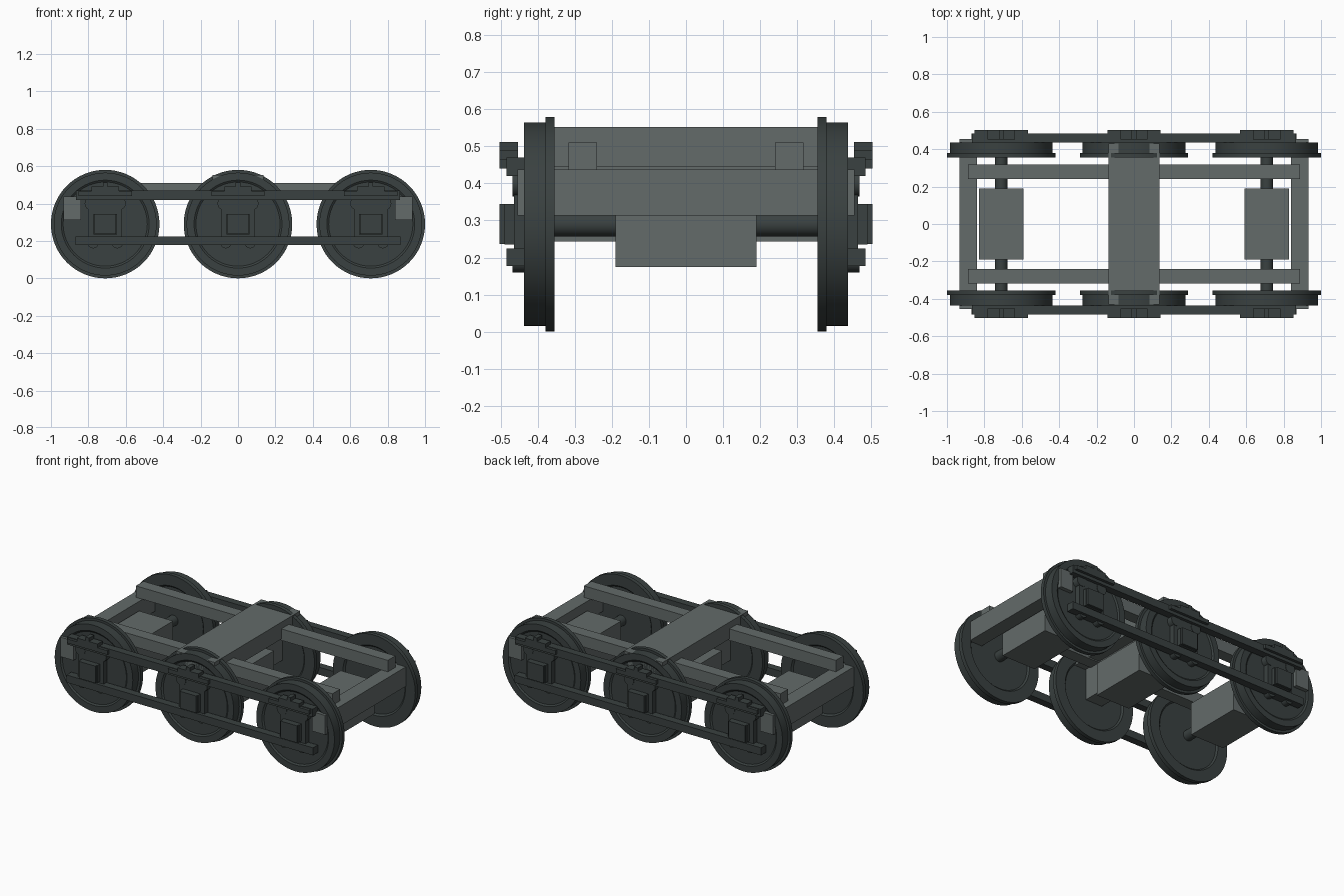
import bpy, bmesh, math
from mathutils import Matrix

if "Cube" in bpy.data.objects:
    bpy.data.objects.remove(bpy.data.objects["Cube"])


def material(name, rgb):
    m = bpy.data.materials.new(name)
    m.diffuse_color = (*rgb, 1)
    m.use_nodes = True
    m.node_tree.nodes["Principled BSDF"].inputs["Base Color"].default_value = m.diffuse_color
    return m


DARK = material("dark iron", (0.042, 0.053, 0.052))
GREY = material("grey steel", (0.125, 0.145, 0.142))
AXLES = (-0.71, 0.0, 0.71)
AXLE_Z = 0.29


def finish(name, bm, mat, smooth=False):
    bmesh.ops.recalc_face_normals(bm, faces=bm.faces)
    me = bpy.data.meshes.new(name)
    bm.to_mesh(me)
    bm.free()
    me.materials.append(mat)
    ob = bpy.data.objects.new(name, me)
    bpy.context.collection.objects.link(ob)
    if smooth:
        bpy.ops.object.select_all(action='DESELECT')
        ob.select_set(True)
        bpy.context.view_layer.objects.active = ob
        bpy.ops.object.shade_smooth_by_angle(angle=math.radians(30))
    return ob


def box(name, x, y, z, mat):
    bm = bmesh.new()
    bmesh.ops.create_cube(bm, size=1)
    for v in bm.verts:
        v.co = [r[0] + (c + 0.5) * (r[1] - r[0]) for r, c in zip((x, y, z), v.co)]
    return finish(name, bm, mat)


def side_box(name, side, x, y, z, mat):
    return box(name, x, sorted((side * y[0], side * y[1])), z, mat)


def lathe(name, profile, x, side, mat, steps=64):
    """Spin (radius, y) points around an axle line."""
    bm = bmesh.new()
    vs = [bm.verts.new((r, side * y, 0)) for r, y in profile]
    es = [bm.edges.new(p) for p in zip(vs, vs[1:])]
    bmesh.ops.spin(bm, geom=vs + es, cent=(0, 0, 0), axis=(0, 1, 0),
                   angle=math.tau, steps=steps, use_duplicate=False)
    bmesh.ops.remove_doubles(bm, verts=bm.verts, dist=1e-4)
    bmesh.ops.translate(bm, verts=bm.verts, vec=(x, 0, AXLE_Z))
    return finish(name, bm, mat, True)


def disc(name, x, z, side, radius, y, mat, sides=16):
    bm = bmesh.new()
    m = Matrix.Translation((x, side * (y[0] + y[1]) / 2, z)) @ Matrix.Rotation(math.pi / 2, 4, 'X')
    bmesh.ops.create_cone(bm, cap_ends=True, segments=sides, radius1=radius,
                          radius2=radius, depth=y[1] - y[0], matrix=m)
    return finish(name, bm, mat, True)


# flanged wheel section with a shallow dish on each face
WHEEL = [(0, 0.365), (0.21, 0.365), (0.22, 0.355), (0.29, 0.355), (0.29, 0.38),
         (0.275, 0.38), (0.275, 0.437), (0.235, 0.437), (0.225, 0.43), (0, 0.43)]

# wheelsets and traction motors
for x in AXLES:
    lathe("axle", [(0, -0.37), (0.033, -0.37), (0.033, 0.37), (0, 0.37)], x, 1, DARK, 24)
    box("motor", (x - 0.12, x + 0.12), (-0.19, 0.19), (0.175, 0.385), GREY)
    for s in (-1, 1):
        lathe("wheel", WHEEL, x, s, DARK)

# inner frame
box("bolster", (-0.137, 0.137), (-0.43, 0.43), (0.445, 0.552), GREY)
box("transom", (-0.06, 0.06), (-0.36, 0.36), (0.243, 0.445), GREY)
for s in (-1, 1):
    box("end_beam", sorted((s * 0.84, s * 0.933)), (-0.455, 0.455), (0.313, 0.437), GREY)
    side_box("long_beam", s, (-0.887, 0.887), (0.24, 0.317), (0.437, 0.51), GREY)

# outer side frames
for s in (-1, 1):
    side_box("upper_bar", s, (-0.865, 0.865), (0.437, 0.485), (0.42, 0.47), DARK)
    side_box("lower_bar", s, (-0.868, 0.868), (0.437, 0.485), (0.177, 0.225), DARK)
    for x in AXLES:
        side_box("pedestal", s, (x - 0.09, x + 0.09), (0.43, 0.465), (0.177, 0.43), DARK)
        side_box("axle_box", s, (x - 0.062, x + 0.062), (0.45, 0.49), (0.235, 0.345), DARK)
        side_box("axle_box_cover", s, (x - 0.057, x + 0.057), (0.485, 0.503), (0.237, 0.345), DARK)
        for d in (-1, 1):
            disc("upper_gusset", x + d * 0.075, 0.4, s, 0.035, (0.43, 0.468), DARK)
            disc("lower_gusset", x + d * 0.065, 0.19, s, 0.03, (0.43, 0.468), DARK)
        # stepped spring cap
        side_box("spring_cap", s, (x - 0.142, x + 0.142), (0.455, 0.503), (0.44, 0.466), DARK)
        side_box("spring_saddle", s, (x - 0.073, x + 0.073), (0.453, 0.503), (0.462, 0.49), DARK)
        side_box("spring_pin", s, (x - 0.013, x + 0.013), (0.453, 0.503), (0.485, 0.512), DARK)
